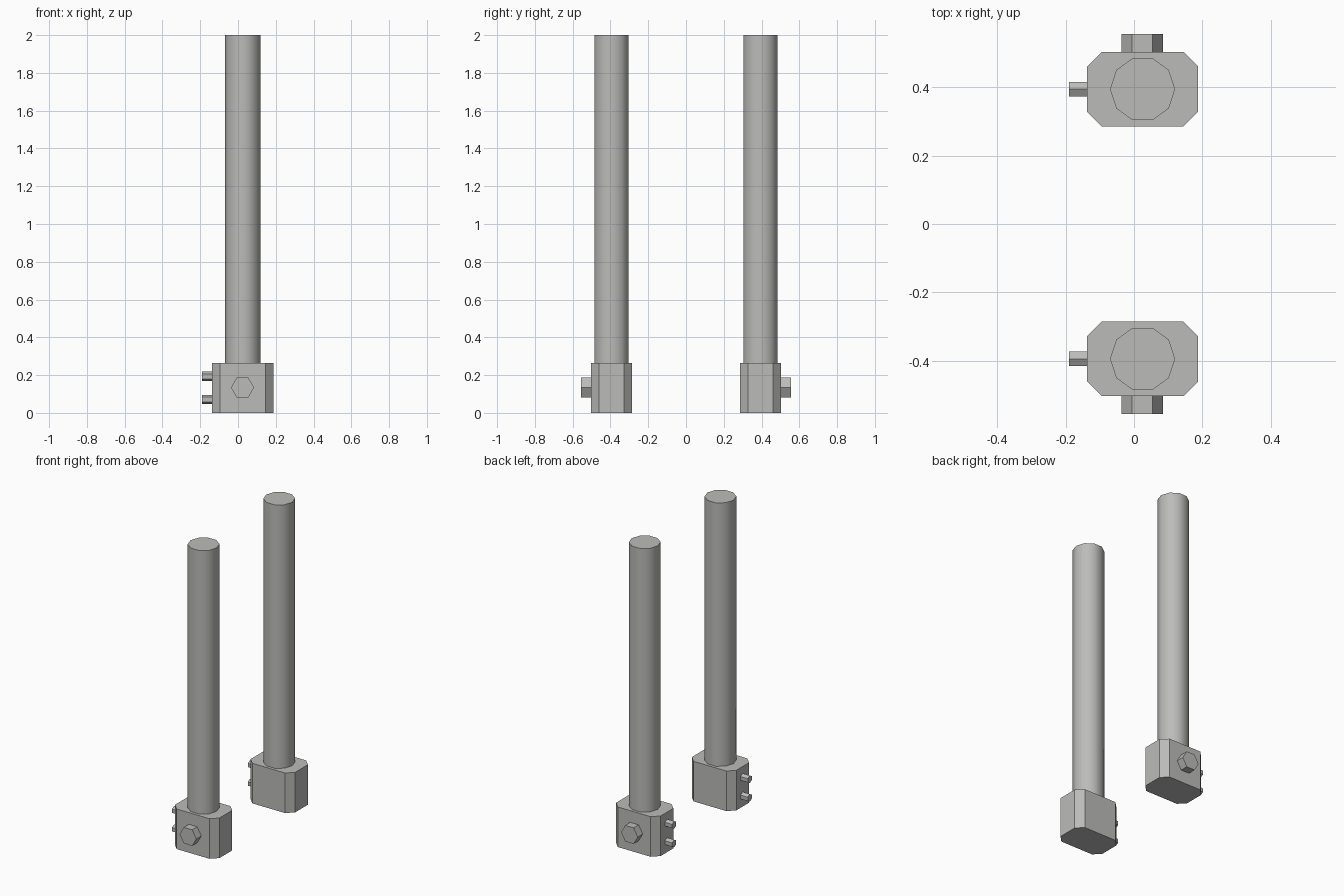
import bpy, bmesh, math
from mathutils import Matrix, Vector

if "Cube" in bpy.data.objects:
    bpy.data.objects.remove(bpy.data.objects["Cube"])

steel = bpy.data.materials.new("grey_steel")
steel.diffuse_color = (0.5, 0.5, 0.49, 1)
steel.use_nodes = True
steel.node_tree.nodes["Principled BSDF"].inputs["Base Color"].default_value = steel.diffuse_color

CX, CY = 0.025, 0.394          # post axis
BLOCK_TOP = 0.264


def finish(name, bm, side):
    """Place the part on the back (+1) or, mirrored, the front (-1) post."""
    if side < 0:
        bmesh.ops.scale(bm, vec=(1, -1, 1), verts=bm.verts)
    bmesh.ops.recalc_face_normals(bm, faces=bm.faces)
    mesh = bpy.data.meshes.new(name)
    bm.to_mesh(mesh)
    bm.free()
    mesh.materials.append(steel)
    obj = bpy.data.objects.new(name, mesh)
    bpy.context.collection.objects.link(obj)
    return obj


def prism(points, axis):
    """Extrude a closed outline along a vector."""
    bm = bmesh.new()
    face = bm.faces.new([bm.verts.new(p) for p in points])
    ext = bmesh.ops.extrude_face_region(bm, geom=[face], use_keep_orig=True)
    moved = [v for v in ext["geom"] if isinstance(v, bmesh.types.BMVert)]
    bmesh.ops.translate(bm, vec=axis, verts=moved)
    return bm


def ring(n, r, centre, u, v):
    """Regular polygon, first corner along u."""
    c, u, v = Vector(centre), Vector(u), Vector(v)
    return [c + r * (math.cos(a) * u + math.sin(a) * v)
            for a in (2 * math.pi * i / n for i in range(n))]


X, Y, Z = (1, 0, 0), (0, 1, 0), (0, 0, 1)
hx, hy, ch = 0.1625, 0.109, 0.043

for side, tag in ((-1, "front"), (1, "back")):
    # clamp block with chamfered corners
    outline = [(hx, hy - ch), (hx - ch, hy), (ch - hx, hy), (-hx, hy - ch),
               (-hx, ch - hy), (ch - hx, -hy), (hx - ch, -hy), (hx, ch - hy)]
    finish(tag + "_block",
           prism([(CX + x, CY + y, 0) for x, y in outline], (0, 0, BLOCK_TOP)), side)

    # ten-sided post, smooth around, flat on the ends
    post = finish(tag + "_post",
                  prism(ring(10, 0.095, (CX, CY, BLOCK_TOP), X, Y),
                        (0, 0, 2 - BLOCK_TOP)), side)
    bpy.ops.object.select_all(action='DESELECT')
    post.select_set(True)
    bpy.context.view_layer.objects.active = post
    bpy.ops.object.shade_smooth_by_angle(angle=math.radians(40))

    # large hex bolt on the outer face
    finish(tag + "_large_bolt",
           prism(ring(6, 0.061, (0.024, CY + hy, 0.134), X, Z), (0, 0.052, 0)), side)

    # two small hex bolts on the left face
    for z, pos in ((0.071, "lower"), (0.193, "upper")):
        finish(f"{tag}_{pos}_small_bolt",
               prism(ring(6, 0.025, (CX - hx, CY, z), Z, Y), (-0.052, 0, 0)), side)
